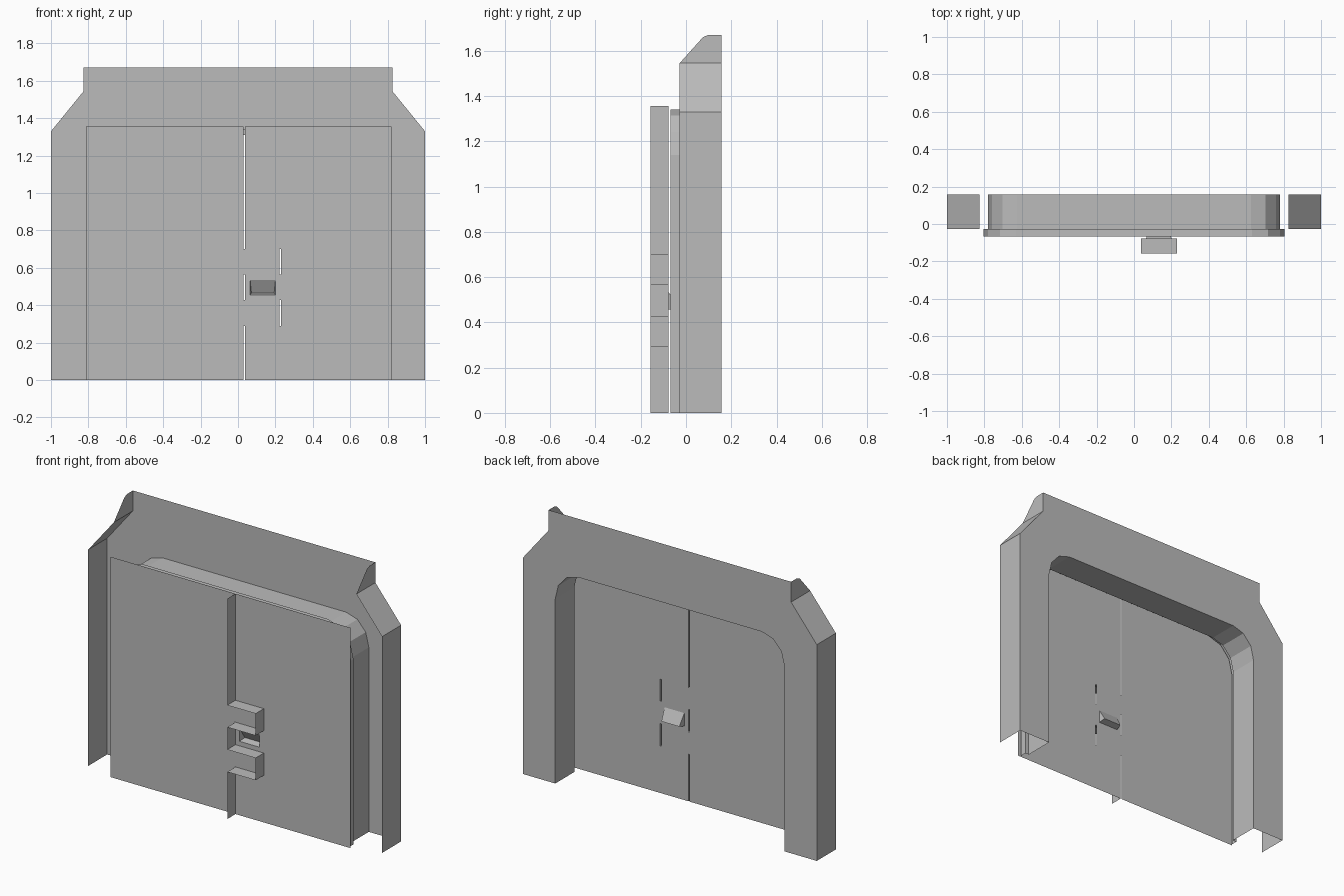
import bpy, bmesh, math

cube = bpy.data.objects.get("Cube")
if cube:
    bpy.data.objects.remove(cube, do_unlink=True)

grey = bpy.data.materials.new("plain grey")
grey.use_nodes = True
grey.diffuse_color = (0.5, 0.5, 0.5, 1)
grey.node_tree.nodes["Principled BSDF"].inputs["Base Color"].default_value = (0.5, 0.5, 0.5, 1)

BACK, STEP, LIP, DOOR, FRONT = 0.157, -0.028, -0.068, -0.077, -0.157


def finish(bm, name):
    mesh = bpy.data.meshes.new(name)
    bm.to_mesh(mesh)
    bm.free()
    mesh.materials.append(grey)
    obj = bpy.data.objects.new(name, mesh)
    bpy.context.collection.objects.link(obj)
    return obj


def sheet(name, y, *loops):
    """Flat upright panel; loops after the first are holes."""
    bm = bmesh.new()
    edges = []
    for loop in loops:
        vs = [bm.verts.new((x, y, z)) for x, z in loop]
        edges += [bm.edges.new((a, b)) for a, b in zip(vs, vs[1:] + vs[:1])]
    bmesh.ops.triangle_fill(bm, edges=edges, use_beauty=True, normal=(0, -1, 0))
    bmesh.ops.dissolve_limit(bm, angle_limit=0.01, verts=bm.verts, edges=bm.edges)
    return finish(bm, name)


def bridge(name, path_a, y_a, path_b, y_b):
    """Strip of quads between two matching open paths."""
    bm = bmesh.new()
    a = [bm.verts.new((x, y_a, z)) for x, z in path_a]
    b = [bm.verts.new((x, y_b, z)) for x, z in path_b]
    for i in range(len(a) - 1):
        bm.faces.new((a[i], a[i + 1], b[i + 1], b[i]))
    return finish(bm, name)


def arch(half_width, top, rx, rz):
    """Rounded doorway path from the right foot to the left foot."""
    half = [(half_width, 0)]
    for i in range(4):
        t = math.radians(30 * i)
        half.append((half_width - rx + rx * math.cos(t), top - rz + rz * math.sin(t)))
    return half + [(-x, z) for x, z in reversed(half)]


# Doorway arch, its stepped lip, and the frame panel around it
inner = arch(0.78, 1.31, 0.155, 0.175)
outer = arch(0.805, 1.34, 0.175, 0.2)
bridge("doorway_tunnel", inner, STEP, inner, BACK)
bridge("doorway_step", outer, STEP, inner, STEP)
bridge("doorway_lip", outer, LIP, outer, STEP)

side = [(1, 0), (1, 1.33), (0.825, 1.545)]
right_half = side + [(0.825, 1.67)]
outline = right_half + [(-x, z) for x, z in reversed(right_half)]
sheet("frame_panel", BACK, outline + inner[::-1])

# Frame side walls with sloped shoulders and upper cheeks
for s, label in ((1, "left"), (-1, "right")):
    path = [(s * x, z) for x, z in side]
    bridge(label + "_side_wall", path, STEP, path, BACK)
    bm = bmesh.new()
    cheek = [(STEP, 1.545), (BACK, 1.545), (BACK, 1.67), (0.1, 1.67), (0.075, 1.66)]
    bm.faces.new([bm.verts.new((s * 0.825, y, z)) for y, z in cheek[::s]])
    finish(bm, label + "_cheek")


# Interlocking door seam with two tabs
def seam(x0):
    x1 = x0 + 0.193
    pts = [(x0, 0)]
    for low, high in ((0.29, 0.427), (0.565, 0.7)):
        pts += [(x0, low), (x1, low), (x1, high), (x0, high)]
    return pts + [(x0, 1.355)]


LEFT, RIGHT, TOP = -0.812, 0.82, 1.355
hole = [(0.065, 0.455), (0.2, 0.455), (0.2, 0.535), (0.065, 0.535)]
sheet("right_door", DOOR, seam(0.029) + [(LEFT, TOP), (LEFT, 0)])
sheet("left_door", DOOR, seam(0.037) + [(RIGHT, TOP), (RIGHT, 0)], hole)
bridge("door_seam_edge", seam(0.037), FRONT, seam(0.037), DOOR)

# Wedge-shaped hand pocket pressed into the door
bm = bmesh.new()
rim = [bm.verts.new((x, DOOR, z)) for x, z in hole]
deep = [bm.verts.new((x, DOOR + 0.04, 0.465)) for x in (0.072, 0.193)]
bm.faces.new((rim[0], rim[1], deep[1], deep[0]))
bm.faces.new((deep[0], deep[1], rim[2], rim[3]))
bm.faces.new((rim[0], deep[0], rim[3]))
bm.faces.new((rim[1], rim[2], deep[1]))
finish(bm, "hand_pocket")
